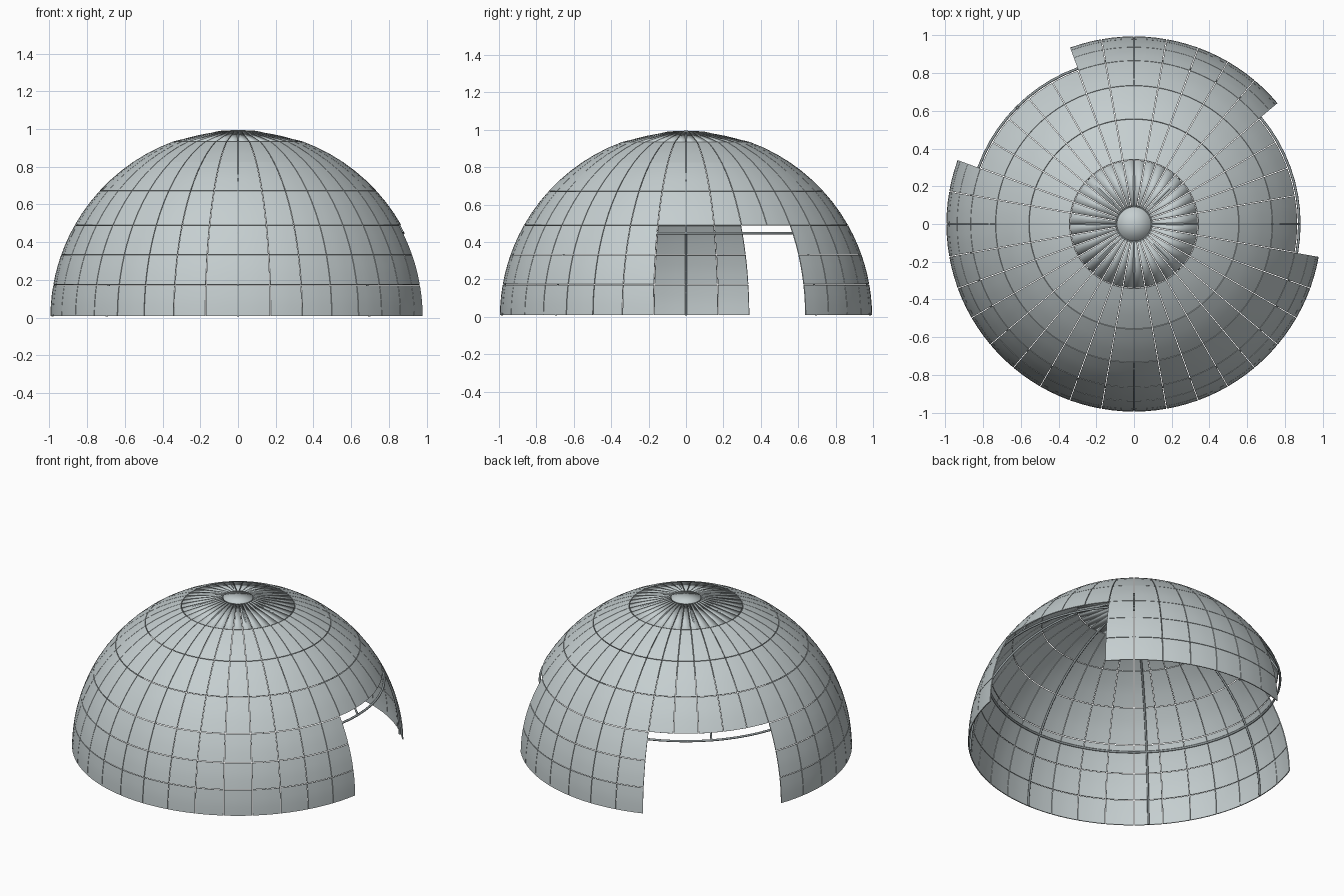
import bpy, bmesh, math
from math import sin, cos, radians
from mathutils import Vector

if "Cube" in bpy.data.objects:
    bpy.data.objects.remove(bpy.data.objects["Cube"])

R = 0.995          # outer dome radius
T = 0.006          # panel thickness
GAP = 0.0035       # seam width between panels
OPEN = [(-10, 40), (110, 160)]   # doorway angles
LATS = [0.4, 10, 19.5, 29.5, 42.5, 56, 70]


def material(name, rgb):
    m = bpy.data.materials.new(name)
    m.diffuse_color = (*rgb, 1)
    m.use_nodes = True
    m.node_tree.nodes["Principled BSDF"].inputs["Base Color"].default_value = m.diffuse_color
    return m


PANEL = material("pale grey panel", (0.56, 0.62, 0.63))
FRAME = material("frame grey", (0.30, 0.34, 0.35))


def sph(r, lat, lon):
    a, b = radians(lat), radians(lon)
    return Vector((r * cos(a) * cos(b), r * cos(a) * sin(b), r * sin(a)))


def make(name, bm, mat, sharp=35):
    bmesh.ops.recalc_face_normals(bm, faces=bm.faces)
    me = bpy.data.meshes.new(name)
    bm.to_mesh(me)
    bm.free()
    me.materials.append(mat)
    ob = bpy.data.objects.new(name, me)
    bpy.context.collection.objects.link(ob)
    bpy.ops.object.select_all(action='DESELECT')
    ob.select_set(True)
    bpy.context.view_layer.objects.active = ob
    if sharp:
        bpy.ops.object.shade_smooth_by_angle(angle=radians(sharp))
    else:
        bpy.ops.object.shade_smooth()
    return ob


def add_panel(bm, lat0, lat1, lon0, lon1, nu=3, nv=3):
    """One thin curved plate, inset by half a seam on every side."""
    g = math.degrees(GAP / 2 / R)
    grids = []
    for r in (R, R - T):
        rows = []
        for j in range(nv + 1):
            lat = lat0 + g + (lat1 - lat0 - 2 * g) * j / nv
            h = g / cos(radians(lat))
            rows.append([bm.verts.new(sph(r, lat, lon0 + h + (lon1 - lon0 - 2 * h) * i / nu))
                         for i in range(nu + 1)])
        grids.append(rows)
    for rows in grids:
        for j in range(nv):
            for i in range(nu):
                bm.faces.new((rows[j][i], rows[j][i + 1], rows[j + 1][i + 1], rows[j + 1][i]))

    def border(rows):
        return (rows[0][:-1] + [row[-1] for row in rows[:-1]]
                + rows[-1][:0:-1] + [row[0] for row in rows[:0:-1]])
    a, b = border(grids[0]), border(grids[1])
    for k in range(len(a)):
        n = (k + 1) % len(a)
        bm.faces.new((a[k], a[n], b[n], b[k]))


def in_opening(lon):
    return any((lon - s) % 360 < e - s for s, e in OPEN)


# Shell panels, one object per tier; lower tiers skip the doorways
for t in range(len(LATS) - 1):
    bm = bmesh.new()
    for k in range(36):
        if t < 3 and in_opening(k * 10 + 5):
            continue
        add_panel(bm, LATS[t], LATS[t + 1], k * 10, k * 10 + 10)
    make(f"shell_tier_{t + 1}", bm, PANEL)

# Crown wedges around the top, softly rounded at their rim
bm = bmesh.new()
for k in range(36):
    add_panel(bm, 70, 84.6, k * 10, k * 10 + 10, 1, 1)
make("crown_ring", bm, PANEL, 0)

# Small centre cap
bm = bmesh.new()
rings = [[bm.verts.new(sph(r, 84.8, k * 10)) for k in range(36)] for r in (R, R - T)]
tips = [bm.verts.new((0, 0, z)) for z in (R, R - T)]
for k in range(36):
    n = (k + 1) % 36
    bm.faces.new((rings[0][k], rings[0][n], tips[0]))
    bm.faces.new((rings[1][n], rings[1][k], tips[1]))
    bm.faces.new((rings[0][n], rings[0][k], rings[1][k], rings[1][n]))
make("centre_cap", bm, PANEL, 0)


def sweep(name, points, rad, cyclic=False, mat=FRAME, sides=8):
    """Round tube along a path."""
    cu = bpy.data.curves.new(name, 'CURVE')
    cu.dimensions = '3D'
    cu.bevel_depth = rad
    cu.bevel_resolution = (sides - 4) // 2
    cu.use_fill_caps = True
    sp = cu.splines.new('POLY')
    sp.points.add(len(points) - 1)
    for p, c in zip(sp.points, points):
        p.co = (*c, 1)
    sp.use_cyclic_u = cyclic
    cu.materials.append(mat)
    ob = bpy.data.objects.new(name, cu)
    bpy.context.collection.objects.link(ob)
    return ob


# Inner ribs every 45 degrees; those above a doorway stop at the hoop
TUBE = 0.006
RI = R - T - TUBE + 0.001
for k in range(8):
    lon = k * 45
    start = 27 if in_opening(lon) else 0.35
    sweep(f"rib_{k + 1}", [sph(RI, start + (84.5 - start) * i / 24, lon) for i in range(25)], TUBE)

# Horizontal hoop just above the doorways
sweep("hoop", [sph(RI, 27, a * 5) for a in range(72)], 0.007, True)
# Small ring that gathers the ribs under the crown
sweep("crown_hoop", [sph(RI, 84.5, a * 10) for a in range(36)], TUBE, True)
